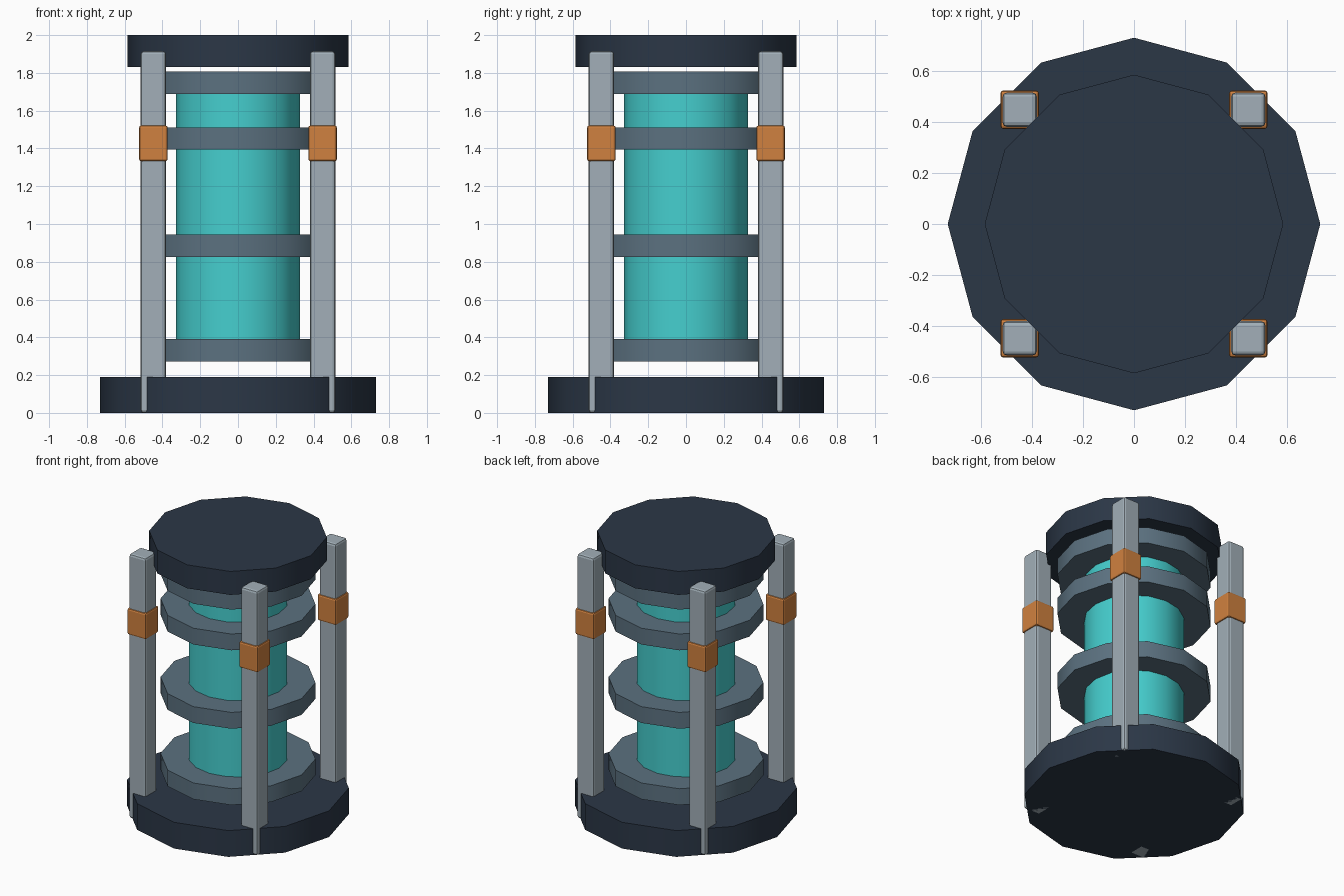
import bpy
from math import radians

if "Cube" in bpy.data.objects:
    bpy.data.objects.remove(bpy.data.objects["Cube"])


def material(name, rgb):
    m = bpy.data.materials.new(name)
    m.diffuse_color = (*rgb, 1)
    m.use_nodes = True
    m.node_tree.nodes["Principled BSDF"].inputs["Base Color"].default_value = m.diffuse_color
    return m


NAVY = material("navy", (0.024, 0.038, 0.062))
STEEL = material("steel", (0.105, 0.165, 0.215))
SILVER = material("silver", (0.36, 0.43, 0.48))
CYAN = material("cyan", (0.06, 0.62, 0.62))
ORANGE = material("orange", (0.63, 0.22, 0.05))


def disc(name, radius, z0, z1, mat, sides=12):
    bpy.ops.mesh.primitive_cylinder_add(vertices=sides, radius=radius, depth=z1 - z0,
                                        location=(0, 0, (z0 + z1) / 2))
    ob = bpy.context.object
    ob.name = name
    ob.data.materials.append(mat)
    bpy.ops.object.shade_smooth_by_angle(angle=radians(40))
    return ob


def block(name, x, y, width, z0, z1, mat, bevel):
    bpy.ops.mesh.primitive_cube_add(size=1, location=(x, y, (z0 + z1) / 2))
    ob = bpy.context.object
    ob.name = name
    ob.scale = (width, width, z1 - z0)
    bpy.ops.object.transform_apply(location=False, rotation=False, scale=True)
    ob.data.materials.append(mat)
    b = ob.modifiers.new("bevel", 'BEVEL')
    b.width = bevel
    b.segments = 2
    return ob


# Base and cap
disc("base", 0.73, 0, 0.19, NAVY)
disc("top_cap", 0.585, 1.83, 2.0, NAVY)

# Glowing core, ending inside the outer rings
disc("core_tube", 0.328, 0.30, 1.78, CYAN, 16)

# Four rings around the core
for i, z in enumerate((0.332, 0.885, 1.453, 1.748)):
    disc(f"ring_{i + 1}", 0.51, z - 0.059, z + 0.059, STEEL)

# Corner posts with clamps
for sx, side in ((-1, "left"), (1, "right")):
    for sy, end in ((-1, "front"), (1, "back")):
        x, y = 0.448 * sx, 0.448 * sy
        block(f"{end}_{side}_post", x, y, 0.134, 0, 1.915, SILVER, 0.016)
        block(f"{end}_{side}_clamp", x, y, 0.151, 1.332, 1.522, ORANGE, 0.012)
